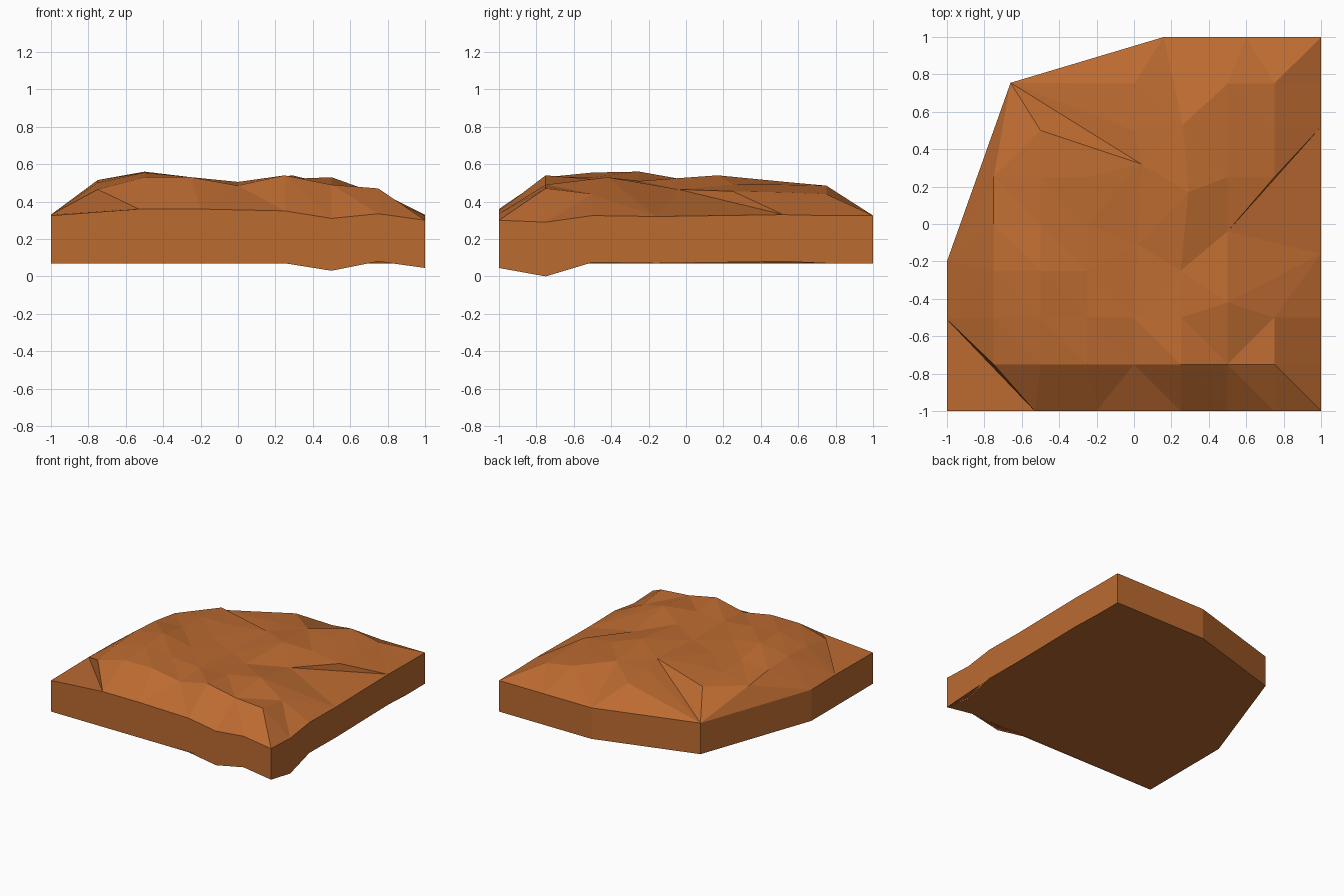
import bpy
import bmesh
from mathutils import Vector
from mathutils.geometry import delaunay_2d_cdt

cube = bpy.data.objects.get("Cube")
if cube:
    bpy.data.objects.remove(cube, do_unlink=True)

# Earth colour
earth = bpy.data.materials.new("orange_earth")
earth.use_nodes = True
colour = (0.50, 0.145, 0.03, 1)
earth.diffuse_color = colour
shader = next(n for n in earth.node_tree.nodes if n.type == "BSDF_PRINCIPLED")
shader.inputs["Base Color"].default_value = colour

# Outline of the slab: x, y, height of the upper rim, height of the lower rim
SIDE, BASE = 0.325, 0.07
rim = [
    (-1, -1, SIDE, BASE), (-.53, -1, .36, BASE), (-.2, -1, .36, BASE),
    (.25, -1, .35, BASE), (.5, -1, .31, .03), (.75, -1, .335, .08),
    (1, -1, .3, .045), (1, -.75, .29, 0), (1, -.5, SIDE, .075),
    (1, -.16, .32, BASE), (1, .52, .33, .08), (1, .75, SIDE, BASE),
    (1, 1, SIDE, BASE), (.6, 1, SIDE, BASE), (.16, 1, SIDE, BASE),
    (-.66, .755, SIDE, BASE), (-1, -.2, SIDE, BASE), (-1, -.51, .33, BASE),
]
back_corner, left_step, front_step, right_step = 15, 17, 1, 10

# Regular hill heights, front row first, 0 where an uneven point replaces it
rows = [
    (.465, .53, .53, .485, .54, .49, .47),
    (.5, .555, .53, .505, .52, 0, .44),
    (.515, .56, .515, 0, .51, 0, 0),
    (.5, .515, .505, 0, 0, 0, 0),
    (.467, .505, .505, 0, 0, .49, .455),
    (0, .485, 0, .495, 0, .49, .45),
    (0, 0, 0, .475, 0, .485, .44),
]
points = [Vector(p[:3]) for p in rim]
for j, row in enumerate(rows):
    for i, z in enumerate(row):
        if z:
            points.append(Vector((i / 4 - .75, j / 4 - .75, z)))

# Uneven peaks and dips
ridge = len(points)
points += [Vector(p) for p in [
    (.04, .32, .505), (.5, -.04, .465), (.5, -.42, .53),
    (.02, -.11, .495), (.29, .17, .54), (.26, .53, .505)]]
dip, shoulder, hollow, peak, knoll = range(ridge + 1, ridge + 6)

# Creases that break the hill surface
creases = [(left_step, front_step), (dip, right_step), (dip, 9),
           (dip, shoulder), (shoulder, 9), (back_corner, ridge),
           (peak, knoll), (peak, hollow), (peak, dip)]
flat, _, triangles, origins, _, _ = delaunay_2d_cdt(
    [p.xy for p in points], creases, [list(range(len(rim)))], 1, 1e-5)

# Hill surface
bm = bmesh.new()
verts = {}
top = []
for co, source in zip(flat, origins):
    if source:
        z = points[source[0]].z
    else:
        z = min(points, key=lambda p: (p.xy - co).length).z
    v = bm.verts.new((co.x, co.y, z))
    top.append(v)
    for s in source:
        verts[s] = v
for tri in triangles:
    bm.faces.new([top[k] for k in tri])

# Cut side walls and underside
lower = [bm.verts.new((x, y, low)) for x, y, _, low in rim]
count = len(rim)
for k in range(count):
    n = (k + 1) % count
    bm.faces.new((lower[k], lower[n], verts[n], verts[k]))
bm.faces.new(lower[::-1])
bmesh.ops.recalc_face_normals(bm, faces=bm.faces[:])

mesh = bpy.data.meshes.new("terrain_slab")
bm.to_mesh(mesh)
bm.free()
mesh.materials.append(earth)
slab = bpy.data.objects.new("terrain_slab", mesh)
bpy.context.collection.objects.link(slab)
